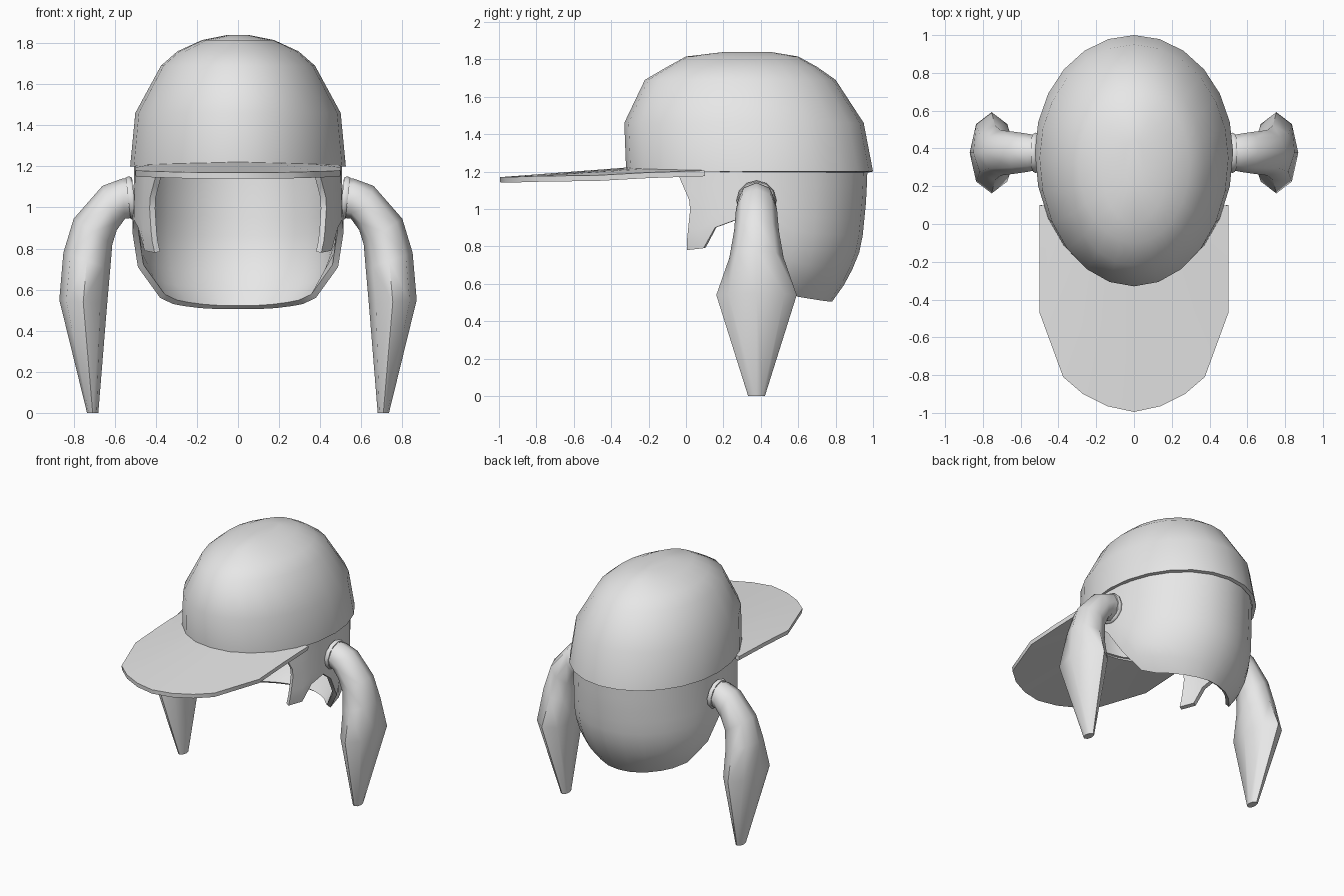
import bpy, bmesh
from math import sin, cos, pi, radians
from mathutils import Vector

cube = bpy.data.objects.get("Cube")
if cube:
    bpy.data.objects.remove(cube, do_unlink=True)

grey = bpy.data.materials.new("light_grey")
grey.use_nodes = True
grey.diffuse_color = (0.8, 0.8, 0.8, 1)
grey.node_tree.nodes["Principled BSDF"].inputs["Base Color"].default_value = grey.diffuse_color


def loft(name, rings, closed=True, caps=(), thickness=0, angle=40):
    """Skin a list of equal-length point rings, optionally capped or thickened inward."""
    bm = bmesh.new()
    rows = [[bm.verts.new(p) for p in ring] for ring in rings]
    n = len(rows[0])
    for a, b in zip(rows, rows[1:]):
        for i in range(n if closed else n - 1):
            j = (i + 1) % n
            bm.faces.new((a[i], b[i], b[j], a[j]))
    for end in caps:
        bm.faces.new(rows[end] if end == 0 else rows[end][::-1])
    if not thickness:
        bmesh.ops.recalc_face_normals(bm, faces=bm.faces)
    mesh = bpy.data.meshes.new(name)
    bm.to_mesh(mesh)
    bm.free()
    mesh.materials.append(grey)
    obj = bpy.data.objects.new(name, mesh)
    bpy.context.collection.objects.link(obj)
    bpy.ops.object.select_all(action='DESELECT')
    obj.select_set(True)
    bpy.context.view_layer.objects.active = obj
    if thickness:
        mod = obj.modifiers.new("shell", 'SOLIDIFY')
        mod.thickness = thickness
        mod.offset = -1
        bpy.ops.object.modifier_apply(modifier=mod.name)
    bpy.ops.object.shade_smooth_by_angle(angle=radians(angle))
    return obj


def interp(x, table):
    """Piecewise linear lookup in a table sorted by rising x."""
    if x <= table[0][0]:
        return table[0][1]
    for (x0, y0), (x1, y1) in zip(table, table[1:]):
        if x <= x1:
            return y0 + (y1 - y0) * (x - x0) / (x1 - x0)
    return table[-1][1]


def egg(t, z, half_x, front, back):
    """Point on an egg-shaped plan; t runs from the back round the left side."""
    mid = front + (back - front) * 0.53
    length = back - mid if cos(t) > 0 else mid - front
    return Vector((half_x * sin(t), mid + length * cos(t), z))


# Cap crown: z, half width, front y, back y
crown = [(1.2, .525, -.32, 1.0), (1.46, .5, -.33, .95), (1.69, .375, -.22, .8),
         (1.76, .295, -.1, .7), (1.815, .175, 0, .6), (1.84, .05, .21, .45)]
loft("cap_crown", [[egg(2 * pi * i / 24, *ring) for i in range(24)] for ring in crown],
     caps=(-1,), thickness=0.025)

# Cap brim: strip from the crown's front edge to the outer outline
half = [(.5, .1, 1.205), (.5, -.2, 1.195), (.5, -.47, 1.18), (.375, -.81, 1.175),
        (.27, -.9, 1.172), (.14, -.965, 1.17), (0, -.995, 1.17)]
outer = half + [(-x, y, z) for x, y, z in half[-2::-1]]
inner = [egg(radians(114 + 11 * i), 1.222 - 0.015 * abs(i - 6) / 6, .515, -.31, .98)
         for i in range(13)]
loft("cap_brim", [outer, inner], closed=False, thickness=0.03, angle=30)

# Hair shell: columns of (angle from the back, bottom height), open at the face
columns = [(0, .505), (15, .505), (30, .51), (45, .52), (56, .53), (68, .56), (80, .71),
           (91, .88), (98.4, .94), (109, .9), (116, .79), (128, .78)]
depth = [(.5, .69), (.63, .84), (.8, .95), (1.05, .99), (1.2, 1)]
width = [(.5, .7), (.56, .81), (.6, .89), (.71, .98), (.85, 1.02), (1.2, 1)]
face_edge = [(.78, 126.5), (1.03, 122), (1.2, 130)]


def hair_column(angle, bottom, side):
    points = []
    for k in range(9):
        z = bottom + (1.21 - bottom) * k / 8
        t = radians(interp(z, face_edge) if angle == 128 else angle)
        points.append((side * .505 * interp(z, width) * sin(t),
                       .35 + .62 * interp(z, depth) * cos(t), z))
    return points


cols = [hair_column(a, b, -1) for a, b in columns[:0:-1]]
cols += [hair_column(a, b, 1) for a, b in columns]
loft("hair", list(zip(*cols)), closed=False, thickness=0.03, angle=50)

# Pigtails: outer (x, z), inner (x, z), half depth in y
tail = [((.515, 1.14), (.505, .95), .09), ((.565, 1.14), (.55, .945), .1),
        ((.66, 1.105), (.59, .89), .11), ((.8, .945), (.612, .82), .12),
        ((.85, .78), (.622, .7), .145), ((.87, .55), (.637, .53), .215),
        ((.735, 0), (.68, 0), .045)]
for side, label in ((1, "left"), (-1, "right")):
    rings = []
    for (ox, oz), (ix, iz), dy in tail:
        rings.append([(side * ((ox + ix) / 2 + (ox - ix) / 2 * cos(a)),
                       .377 + dy * sin(a), (oz + iz) / 2 + (oz - iz) / 2 * cos(a))
                      for a in (pi * k / 4 for k in range(8))])
    loft(label + "_pigtail", rings, caps=(0, -1), angle=60)

    # Hair tie at the root of the pigtail
    tie = [[(side * (x + .012 * cos(a)), .377 + r * sin(a), 1.045 + r * cos(a))
            for a in (pi * k / 6 for k in range(12))]
           for x, r in ((.505, .1), (.52, .107), (.535, .1))]
    loft(label + "_hair_tie", tie, caps=(0, -1), angle=60)
